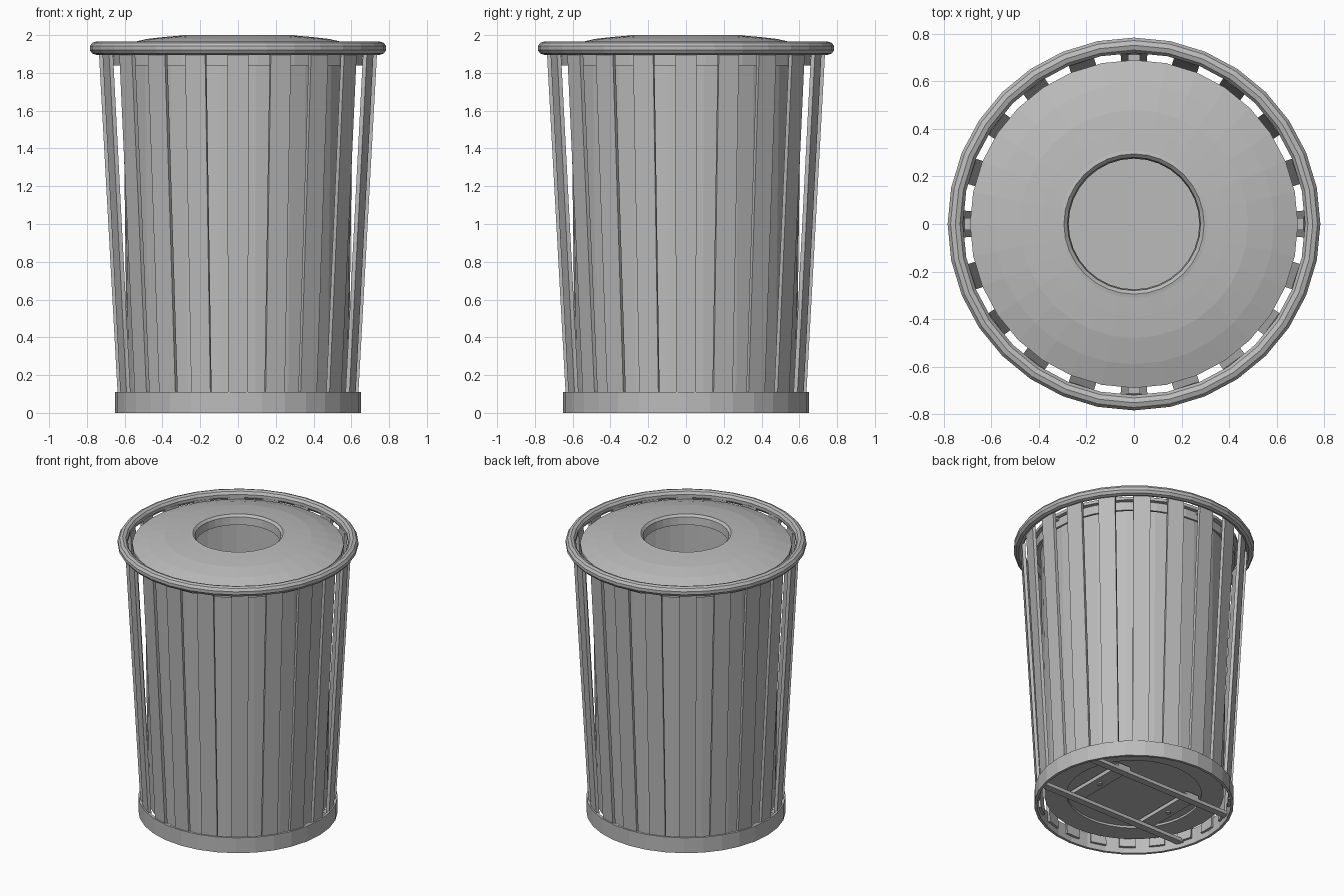
import bpy
from math import cos, sin, pi, radians
from mathutils import Vector, Matrix

cube = bpy.data.objects.get("Cube")
if cube:
    bpy.data.objects.remove(cube, do_unlink=True)

grey = bpy.data.materials.new("galvanised grey")
grey.use_nodes = True
colour = (0.5, 0.5, 0.5, 1)
grey.diffuse_color = colour
grey.node_tree.nodes["Principled BSDF"].inputs["Base Color"].default_value = colour


def make(name, verts, faces):
    mesh = bpy.data.meshes.new(name)
    mesh.from_pydata(verts, [], faces)
    mesh.materials.append(grey)
    obj = bpy.data.objects.new(name, mesh)
    bpy.context.collection.objects.link(obj)
    return obj


def lathe(name, profile, sides):
    """Spin a closed (radius, height) loop, listed anticlockwise, around z."""
    n = len(profile)
    verts = [(r * cos(2 * pi * i / sides), r * sin(2 * pi * i / sides), z)
             for i in range(sides) for r, z in profile]
    faces = []
    for i in range(sides):
        a, b = i * n, (i + 1) % sides * n
        for j in range(n):
            k = (j + 1) % n
            faces.append((a + j, b + j, b + k, a + k))
    return make(name, verts, faces)


def prism(name, bottom, top):
    """Six-sided block between two quads, listed anticlockwise from above."""
    faces = [(3, 2, 1, 0), (4, 5, 6, 7)]
    faces += [(i, (i + 1) % 4, (i + 1) % 4 + 4, i + 4) for i in range(4)]
    return make(name, bottom + top, faces)


def quad(x0, x1, half, z):
    return [Vector(p) for p in ((x0, -half, z), (x1, -half, z),
                                (x1, half, z), (x0, half, z))]


def turned(points, angle):
    spin = Matrix.Rotation(angle, 3, "Z")
    return [spin @ p for p in points]


# Base band and rolled top ring
lathe("base_band", [(0.632, 0), (0.65, 0), (0.65, 0.11), (0.632, 0.11)], 32)
tube = [(0.752 + 0.034 * cos(2 * pi * k / 10 + pi / 10),
         1.931 + 0.035 * sin(2 * pi * k / 10 + pi / 10)) for k in range(10)]
lathe("top_ring", tube, 32)

# Leaning vertical slats
for i in range(20):
    angle = radians(18 * i)
    prism(f"slat_{i + 1}", turned(quad(0.612, 0.634, 0.053, 0.04), angle),
          turned(quad(0.715, 0.737, 0.056, 1.92), angle))

# Inner bin with a stepped floor
lathe("inner_bin", [(0.001, 0.095), (0.44, 0.095), (0.44, 0.08), (0.585, 0.08),
                    (0.61, 1.88), (0.60, 1.88), (0.575, 0.11), (0.001, 0.11)], 40)

# Domed lid with a rimmed opening, and the hoop below it
lathe("lid", [(0.275, 1.93), (0.45, 1.93), (0.67, 1.9), (0.69, 1.9),
              (0.69, 1.922), (0.59, 1.955), (0.48, 1.98), (0.39, 1.99),
              (0.31, 1.997), (0.295, 2.0), (0.28, 1.985)], 32)
lathe("lid_hoop", [(0.645, 1.84), (0.66, 1.84), (0.66, 1.91), (0.645, 1.91)], 40)

# Tabs joining the lid to the ring
for i in range(4):
    prism(f"lid_tab_{i + 1}", turned(quad(0.65, 0.73, 0.025, 1.885), i * pi / 2),
          turned(quad(0.65, 0.73, 0.025, 1.9), i * pi / 2))

# Cross bars under the floor with the plates and bolts between them
for side in (-1, 1):
    word = "left" if side > 0 else "right"
    place = Vector((0, side * 0.23, 0))
    prism("back_bar" if side > 0 else "front_bar",
          [p + place for p in quad(-0.595, 0.595, 0.025, 0.03)],
          [p + place for p in quad(-0.595, 0.595, 0.025, 0.055)])
    place = Vector((side * 0.29, 0, 0))
    prism(f"{word}_floor_plate", [p + place for p in quad(-0.05, 0.05, 0.25, 0.055)],
          [p + place for p in quad(-0.05, 0.05, 0.25, 0.082)])
    bolt = lathe(f"{word}_bolt", [(0.001, 0.045), (0.018, 0.045),
                                  (0.018, 0.06), (0.001, 0.06)], 8)
    bolt.location = place
